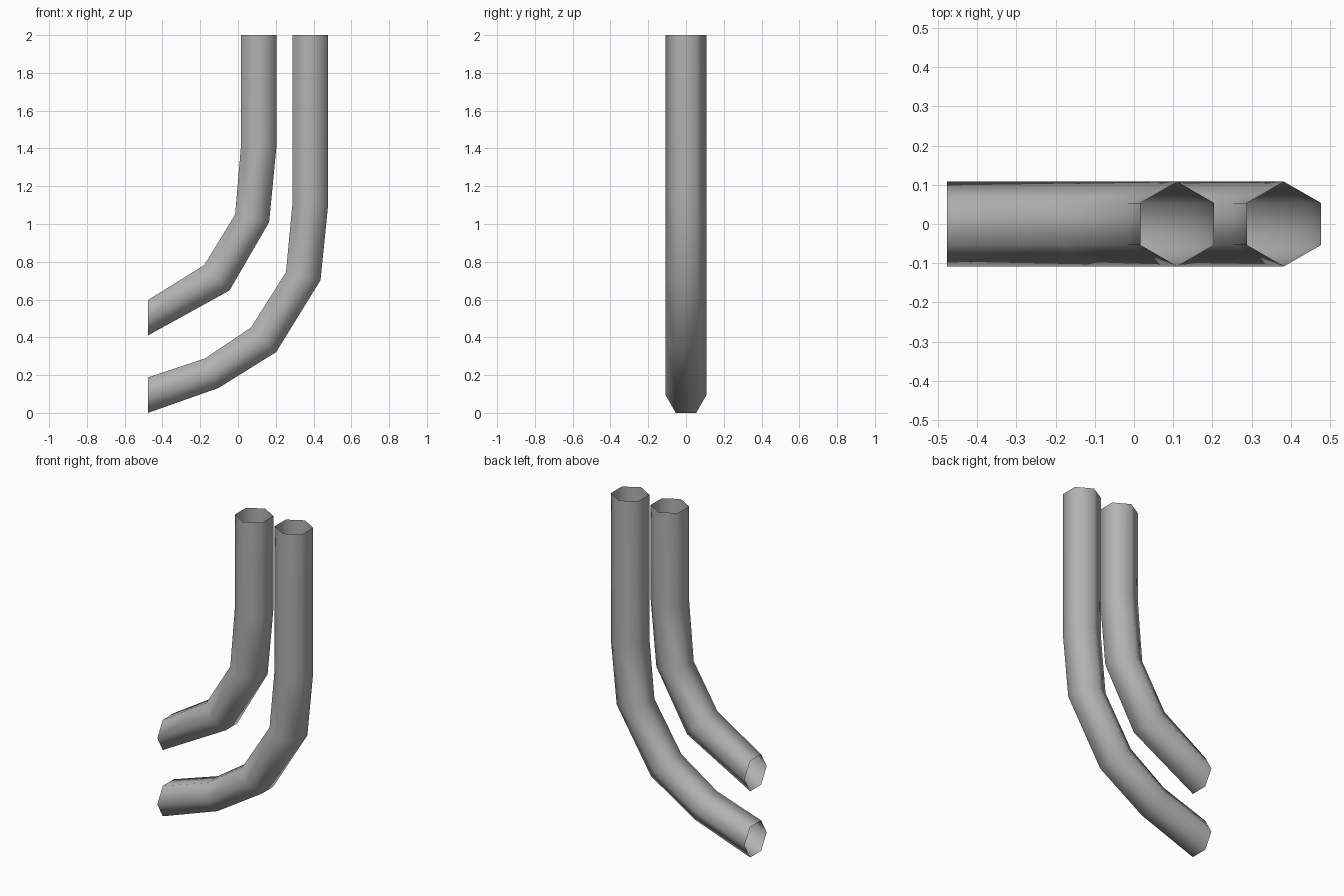
import bpy, bmesh

if "Cube" in bpy.data.objects:
    bpy.data.objects.remove(bpy.data.objects["Cube"])

HALF_EDGE = 0.054   # half width of the inner and outer flat sides
HALF_WIDTH = 0.108  # half width across the hexagon points

# Dark grey metal
metal = bpy.data.materials.new("dark_grey")
metal.diffuse_color = (0.45, 0.45, 0.45, 1)
metal.use_nodes = True
metal.node_tree.nodes["Principled BSDF"].inputs["Base Color"].default_value = metal.diffuse_color


def bent_pipe(name, stations):
    """Open hexagonal tube; each station is inner x, z and outer x, z of a ring."""
    bm = bmesh.new()
    rings = []
    for xi, zi, xo, zo in stations:
        xm, zm = (xi + xo) / 2, (zi + zo) / 2
        ring = [(xi, -HALF_EDGE, zi), (xm, -HALF_WIDTH, zm), (xo, -HALF_EDGE, zo),
                (xo, HALF_EDGE, zo), (xm, HALF_WIDTH, zm), (xi, HALF_EDGE, zi)]
        rings.append([bm.verts.new(p) for p in ring])
    for a, b in zip(rings, rings[1:]):
        for i in range(6):
            j = (i + 1) % 6
            bm.faces.new((a[i], b[i], b[j], a[j])).smooth = True
    bmesh.ops.recalc_face_normals(bm, faces=bm.faces)
    mesh = bpy.data.meshes.new(name)
    bm.to_mesh(mesh)
    bm.free()
    mesh.materials.append(metal)
    obj = bpy.data.objects.new(name, mesh)
    bpy.context.collection.objects.link(obj)
    return obj


# Shorter upper pipe
bent_pipe("upper_pipe", [
    (0.017, 2.0, 0.204, 2.0),
    (0.017, 1.425, 0.204, 1.415),
    (-0.015, 1.05, 0.165, 1.01),
    (-0.178, 0.783, -0.045, 0.648),
    (-0.477, 0.597, -0.477, 0.41)])

# Longer lower pipe
bent_pipe("lower_pipe", [
    (0.289, 2.0, 0.477, 2.0),
    (0.289, 1.115, 0.477, 1.10),
    (0.254, 0.745, 0.437, 0.703),
    (0.069, 0.452, 0.202, 0.322),
    (-0.175, 0.288, -0.103, 0.132),
    (-0.477, 0.188, -0.477, 0.0)])
